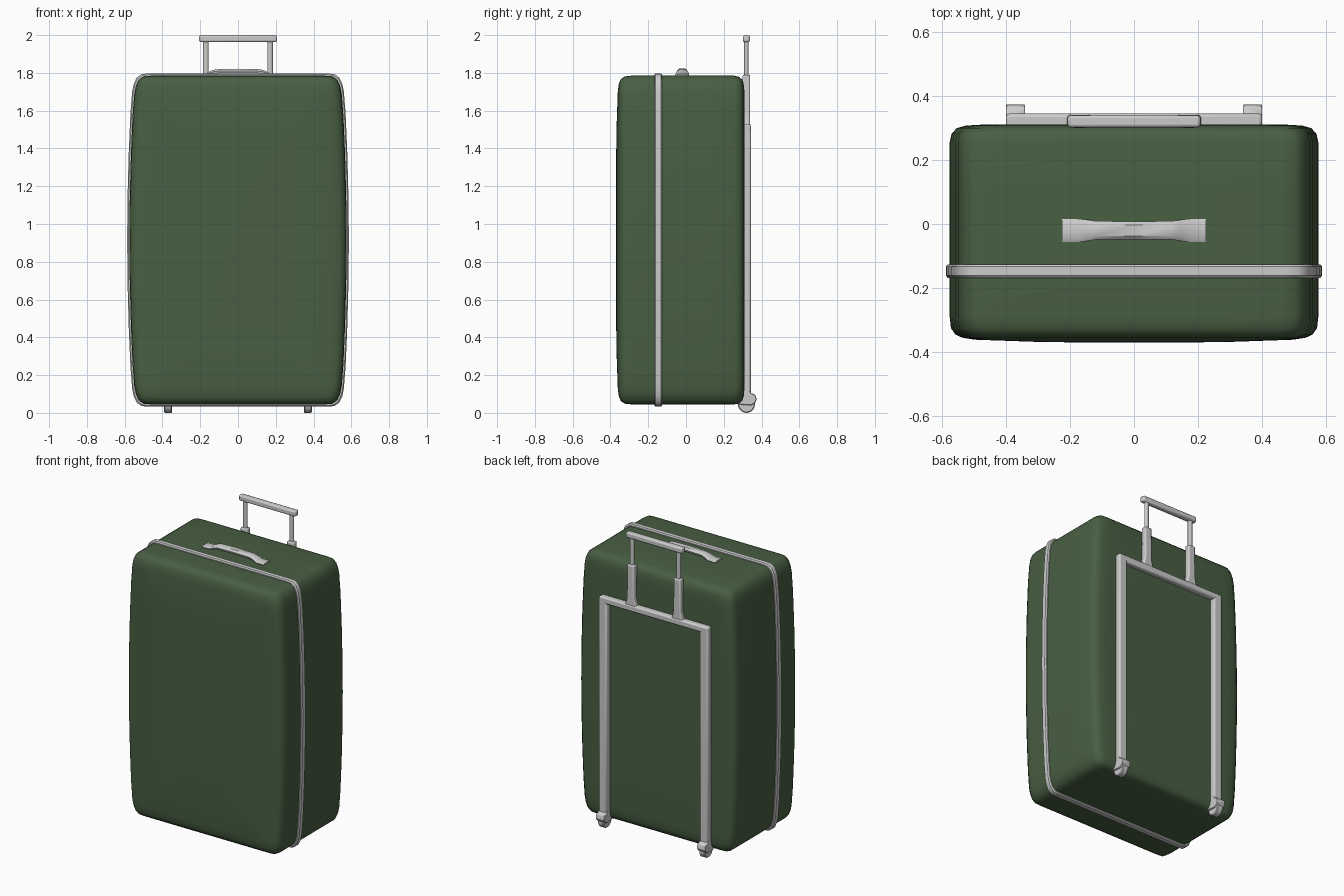
import bpy, bmesh, math
from mathutils import Vector

if "Cube" in bpy.data.objects:
    bpy.data.objects.remove(bpy.data.objects["Cube"])

ZC = 0.915  # middle height of the case

green = bpy.data.materials.new("green_shell")
green.diffuse_color = (0.065, 0.115, 0.055, 1)
green.use_nodes = True
green.node_tree.nodes["Principled BSDF"].inputs["Base Color"].default_value = green.diffuse_color


def finish(name, bm, bevel=0.0, segs=2, angle=40, mat=None):
    bmesh.ops.recalc_face_normals(bm, faces=bm.faces)
    me = bpy.data.meshes.new(name)
    bm.to_mesh(me)
    bm.free()
    ob = bpy.data.objects.new(name, me)
    bpy.context.collection.objects.link(ob)
    if mat:
        me.materials.append(mat)
    if bevel:
        mod = ob.modifiers.new("bevel", 'BEVEL')
        mod.width, mod.segments, mod.limit_method = bevel, segs, 'ANGLE'
    bpy.ops.object.select_all(action='DESELECT')
    ob.select_set(True)
    bpy.context.view_layer.objects.active = ob
    bpy.ops.object.shade_smooth_by_angle(angle=math.radians(angle))
    return ob


def loft(rings, caps=True, closed=False):
    bm = bmesh.new()
    vs = [[bm.verts.new(p) for p in r] for r in rings]
    n = len(vs[0])
    pairs = list(zip(vs, vs[1:])) + ([(vs[-1], vs[0])] if closed else [])
    for a, b in pairs:
        for i in range(n):
            j = (i + 1) % n
            bm.faces.new((a[i], a[j], b[j], b[i]))
    if caps:
        bm.faces.new(vs[0])
        bm.faces.new(vs[-1])
    return bm


def box(name, x, y, z, bevel=0.006, segs=2):
    rings = [[(a, y[0], c), (a, y[1], c), (a, y[1], d), (a, y[0], d)]
             for a, c, d in ((x[0], *z), (x[1], *z))]
    return finish(name, loft(rings), bevel, segs)


# Bulging rounded outline of the case, one quarter mirrored to a full loop
HX, HZ = 0.575, 0.87
quarter = [(0.575, 0), (0.573, .22), (0.567, .45), (0.558, .66), (0.549, .775),
           (0.541, .815), (0.526, .848), (0.50, .867), (0.46, .87), (0.23, .87), (0, .87)]
half = quarter + [(-x, z) for x, z in quarter[-2::-1]]
outline = half + [(x, -z) for x, z in half[-2:0:-1]]


def ring(y, inset):
    sx, sz = (HX - inset) / HX, (HZ - inset) / HZ
    return [(x * sx, y, ZC + z * sz) for x, z in outline]


# Shell
shell = [(-0.37, 0.45), (-0.368, 0.28), (-0.361, 0.08), (-0.355, 0.04), (-0.345, 0.018),
         (-0.325, 0.004), (-0.29, 0), (-0.1, 0), (0.1, 0), (0.255, 0), (0.282, 0.006),
         (0.299, 0.022), (0.307, 0.05), (0.31, 0.1), (0.31, 0.4)]
finish("case_shell", loft([ring(*s) for s in shell]), angle=60, mat=green)

# Closing band around the case
band = [(-0.168, 0.004), (-0.168, -0.006), (-0.161, -0.012), (-0.133, -0.012),
        (-0.126, -0.006), (-0.126, 0.004)]
finish("closing_band", loft([ring(*b) for b in band], caps=False, closed=True), angle=35)

# Carry handle: arched strap with wide flat ends
path = [(-0.225, 1.783, 1.794, .036), (-0.17, 1.783, 1.797, .036), (-0.145, 1.792, 1.811, .033),
        (-0.12, 1.798, 1.819, .029), (0, 1.799, 1.822, .028)]
path += [(-x, a, b, w) for x, a, b, w in path[-2::-1]]
rings = []
for x, lo, hi, w in path:
    m = lo + 0.5 * (hi - lo)
    rings.append([(x, -0.02 + s * w, z) for s, z in
                  ((-0.9, lo), (-1, m), (-0.6, hi), (0.6, hi), (1, m), (0.9, lo))])
finish("carry_handle", loft(rings), angle=40)

# Back frame: crossbar, then uprights, sleeves, rods and wheels on both sides
box("frame_crossbar", (-0.40, 0.40), (0.298, 0.344), (1.485, 1.528), 0.01)
for side, s in (("left", -1), ("right", 1)):
    box("frame_upright_" + side, sorted((s * 0.34, s * 0.40)), (0.298, 0.344), (0.06, 1.528), 0.01)

    # Flared sleeve that holds the telescopic rod
    prof = [(0.045, 1.51), (0.034, 1.54), (0.026, 1.58), (0.025, 1.79)]
    rings = [[(s * 0.17 + w * a, y, z) for a, y in ((-1, 0.30), (-1, 0.34), (1, 0.34), (1, 0.30))]
             for w, z in prof]
    finish("rod_sleeve_" + side, loft(rings), 0.008)

    # Telescopic rod
    rings = [[(s * 0.17 + 0.015 * math.cos(t * math.tau / 12),
               0.32 + 0.012 * math.sin(t * math.tau / 12), z) for t in range(12)]
             for z in (1.75, 1.975)]
    finish("pull_rod_" + side, loft(rings), angle=40)

    # Wheel housing
    hp = [(0.27, 0.045), (0.345, 0.04), (0.365, 0.053), (0.374, 0.07), (0.368, 0.095),
          (0.345, 0.105), (0.335, 0.125), (0.30, 0.125), (0.27, 0.09)]
    rings = [[(s * x, y, z) for y, z in hp] for x in (0.34, 0.40)]
    finish("wheel_housing_" + side, loft(rings), 0.003, 1)

    # Wheel
    rings = [[(s * x, 0.32 + r * math.cos(t * math.tau / 20), 0.045 + r * math.sin(t * math.tau / 20))
              for t in range(20)]
             for x, r in ((0.349, 0.04), (0.354, 0.045), (0.386, 0.045), (0.391, 0.04))]
    finish("wheel_" + side, loft(rings), angle=35)

# Pull grip
box("pull_grip", (-0.207, 0.207), (0.301, 0.339), (1.963, 2.0), 0.009)
